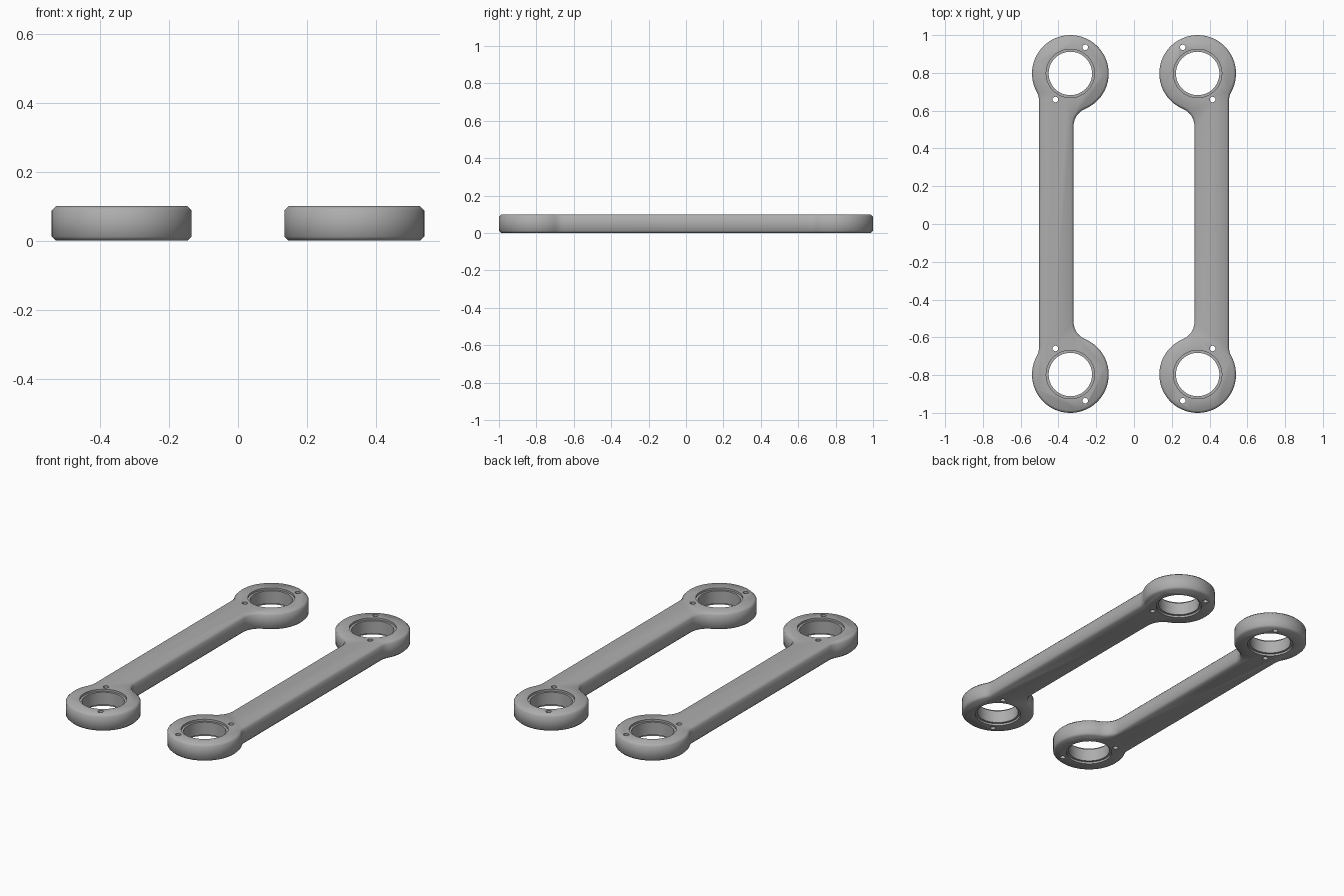
import bpy, bmesh, math

if "Cube" in bpy.data.objects:
    bpy.data.objects.remove(bpy.data.objects["Cube"])

CX, CY, R, H = 0.337, 0.797, 0.203, 0.1   # ring centre, ring radius, thickness
X_IN, X_OUT, FIL = 0.32, 0.503, 0.1       # bar sides and fillet radius

steel = bpy.data.materials.new("grey_metal")
steel.diffuse_color = (0.42, 0.42, 0.42, 1)
steel.use_nodes = True
steel.node_tree.nodes["Principled BSDF"].inputs["Base Color"].default_value = steel.diffuse_color


def arc(cx, cy, r, a0, a1, n):
    return [(cx + r * math.cos(a0 + (a1 - a0) * i / n),
             cy + r * math.sin(a0 + (a1 - a0) * i / n)) for i in range(n + 1)]


def outline():
    # inner fillet, round end, outer fillet, then the same mirrored in y
    fx, gx = X_IN - FIL, X_OUT + FIL
    fy = CY - math.sqrt((R + FIL) ** 2 - (CX - fx) ** 2)
    gy = CY - math.sqrt((R + FIL) ** 2 - (CX - gx) ** 2)
    a = math.atan2(CY - fy, CX - fx)
    b = math.atan2(CY - gy, CX - gx)
    top = arc(fx, fy, FIL, 0, a, 10)
    top += arc(CX, CY, R, a + math.pi, b - math.pi, 56)[1:]
    top += arc(gx, gy, FIL, b, math.pi, 8)[1:]
    return top + [(x, -y) for x, y in reversed(top)]


def make_object(name, bm):
    bmesh.ops.recalc_face_normals(bm, faces=bm.faces)
    me = bpy.data.meshes.new(name)
    bm.to_mesh(me)
    bm.free()
    ob = bpy.data.objects.new(name, me)
    bpy.context.collection.objects.link(ob)
    return ob


def cut(ob, x, y, r, z0, z1, n):
    # subtract one vertical cylinder
    bm = bmesh.new()
    f = bm.faces.new([bm.verts.new((px, py, z0)) for px, py in arc(x, y, r, 0.01, 0.01 + math.tau, n)[:-1]])
    top = bmesh.ops.extrude_face_region(bm, geom=[f])["geom"]
    bmesh.ops.translate(bm, vec=(0, 0, z1 - z0), verts=[v for v in top if isinstance(v, bmesh.types.BMVert)])
    c = make_object("cutter", bm)
    c.hide_render = True
    m = ob.modifiers.new("cut", 'BOOLEAN')
    m.operation, m.solver, m.object = 'DIFFERENCE', 'EXACT', c
    bpy.context.view_layer.objects.active = ob
    bpy.ops.object.modifier_apply(modifier=m.name)
    bpy.data.objects.remove(c)


def link(name, s):
    # bevelled plate
    bm = bmesh.new()
    f = bm.faces.new([bm.verts.new((s * x, y, 0)) for x, y in outline()])
    top = bmesh.ops.extrude_face_region(bm, geom=[f])["geom"]
    bmesh.ops.translate(bm, vec=(0, 0, H), verts=[v for v in top if isinstance(v, bmesh.types.BMVert)])
    rims = [e for e in bm.edges if abs(e.verts[0].co.z - e.verts[1].co.z) < 1e-5]
    bmesh.ops.recalc_face_normals(bm, faces=bm.faces)
    bmesh.ops.bevel(bm, geom=rims, offset=0.012, segments=1, affect='EDGES')
    ob = make_object(name, bm)
    for t in (1, -1):
        # bearing bore with a shallow step on both faces
        cut(ob, s * CX, t * CY, 0.115, -0.1, 0.2, 48)
        cut(ob, s * CX, t * CY, 0.128, H - 0.012, 0.2, 48)
        cut(ob, s * CX, t * CY, 0.128, -0.1, 0.012, 48)
        # small screw holes
        cut(ob, s * (CX - 0.079), t * (CY + 0.138), 0.015, -0.1, 0.2, 16)
        cut(ob, s * (CX + 0.079), t * (CY - 0.138), 0.015, -0.1, 0.2, 16)
    ob.data.materials.clear()
    ob.data.materials.append(steel)
    bpy.ops.object.select_all(action='DESELECT')
    ob.select_set(True)
    bpy.context.view_layer.objects.active = ob
    bpy.ops.object.shade_smooth_by_angle(angle=math.radians(50))


link("right_link_arm", 1)
link("left_link_arm", -1)
